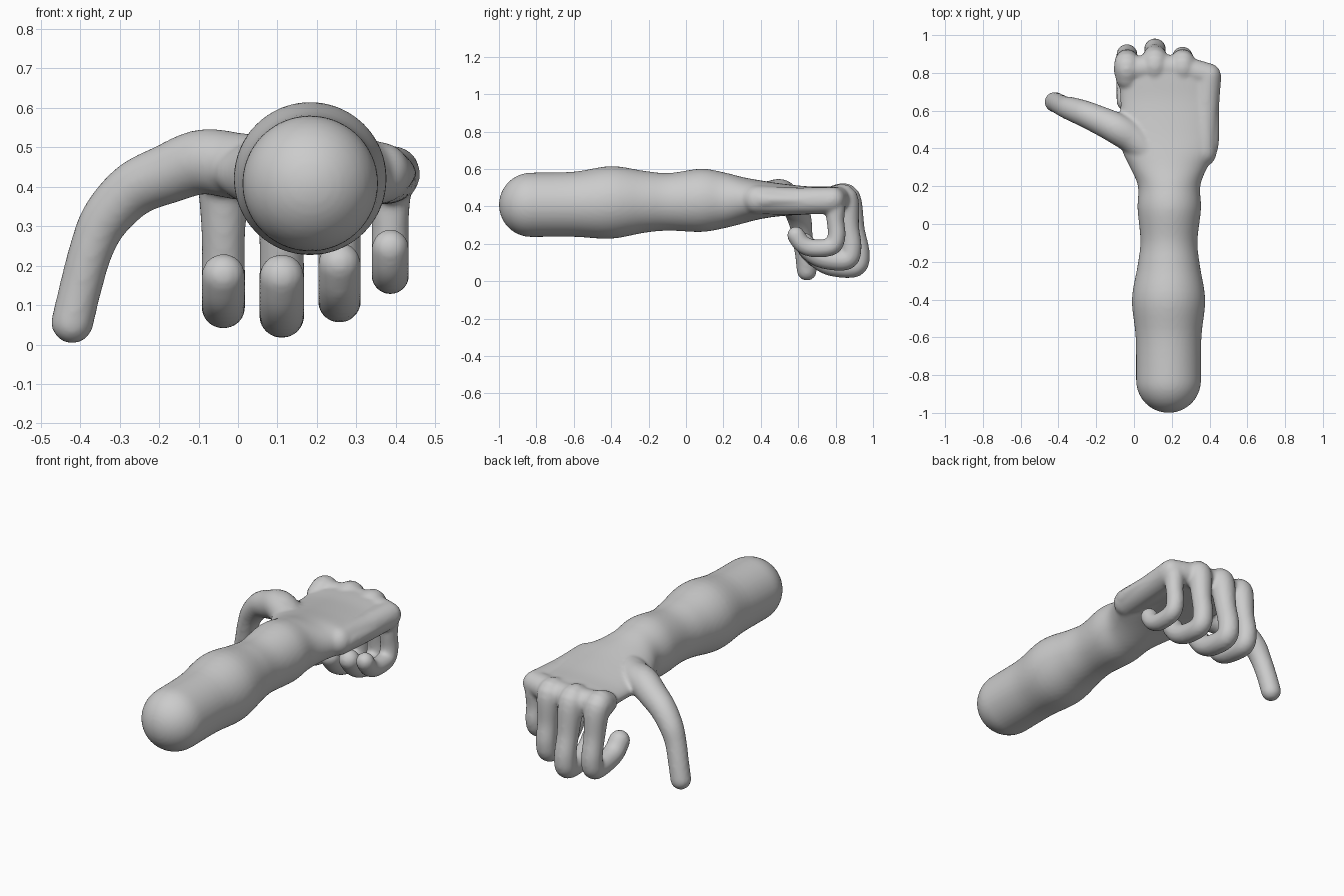
import bpy, bmesh
from math import sin, cos, pi, copysign
from mathutils import Vector

bm = bmesh.new()


def catmull(pts, steps):
    """Smooth curve through tuples of any length."""
    ext = [pts[0]] + pts + [pts[-1]]
    out = []
    for i in range(1, len(ext) - 2):
        for s in range(steps):
            t = s / steps
            out.append([0.5 * (2 * b + (c - a) * t + (2 * a - 5 * b + 4 * c - d) * t * t
                               + (3 * b - a - 3 * c + d) * t ** 3)
                        for a, b, c, d in zip(*ext[i - 1:i + 3])])
    return out + [list(pts[-1])]


def skin(rings):
    """Bridge closed rings of coordinates and cap both ends."""
    vs = [[bm.verts.new(p) for p in r] for r in rings]
    n = len(vs[0])
    for a, b in zip(vs, vs[1:]):
        for i in range(n):
            j = (i + 1) % n
            bm.faces.new((a[i], a[j], b[j], b[i]))
    bm.faces.new(vs[0][::-1])
    bm.faces.new(vs[-1])


def loft_y(sections, n=48):
    """Superellipse sections (y, x, z, rx, rz) stacked along y."""
    rings = []
    for y, x, z, rx, rz in sections:
        rings.append([(x - rx * cos(2 * pi * i / n), y, z + rz * sin(2 * pi * i / n))
                      for i in range(n)])
    skin(rings)


def tube(pts, n=20, steps=6):
    """Round-ended tube through (x, y, z, r)."""
    path = catmull(pts, steps)
    P = [Vector(p[:3]) for p in path]
    T = [(P[min(i + 1, len(P) - 1)] - P[max(i - 1, 0)]).normalized() for i in range(len(P))]
    R = [p[3] for p in path]
    arcs = [pi / 2 * k / 6 for k in range(1, 6)] + [pi / 2 * 0.98]
    head = [(P[0] - T[0] * R[0] * sin(a), T[0], R[0] * cos(a)) for a in reversed(arcs)]
    tail = [(P[-1] + T[-1] * R[-1] * sin(a), T[-1], R[-1] * cos(a)) for a in arcs]
    u = T[0].orthogonal().normalized()
    rings = []
    for p, t, r in head + list(zip(P, T, R)) + tail:
        u = (u - t * u.dot(t)).normalized()
        w = t.cross(u)
        rings.append([p + (u * cos(2 * pi * i / n) + w * sin(2 * pi * i / n)) * r
                      for i in range(n)])
    skin(rings)


# forearm, wrist and palm
elbow = [(-0.828 - 0.172 * sin(a), 0.183, 0.408, 0.172 * cos(a), 0.172 * cos(a))
         for a in [pi / 2 * k / 10 for k in (9.9, 9, 8, 7, 6, 5, 4, 3, 2, 1)]]
body = catmull([
    (-0.828, 0.183, 0.408, 0.172, 0.172), (-0.60, 0.183, 0.411, 0.174, 0.174),
    (-0.40, 0.183, 0.421, 0.194, 0.194), (-0.22, 0.184, 0.424, 0.165, 0.165),
    (-0.09, 0.185, 0.424, 0.151, 0.154), (0.08, 0.187, 0.432, 0.168, 0.169),
    (0.20, 0.186, 0.432, 0.165, 0.150), (0.30, 0.184, 0.432, 0.205, 0.125),
    (0.39, 0.190, 0.435, 0.253, 0.105), (0.50, 0.190, 0.435, 0.262, 0.088),
    (0.65, 0.190, 0.432, 0.262, 0.075), (0.76, 0.185, 0.435, 0.265, 0.070),
    (0.82, 0.180, 0.438, 0.240, 0.066)], 5)
loft_y(elbow + body)

# knuckle ridge
tube([(-0.04, 0.815, 0.44, 0.068), (0.11, 0.83, 0.44, 0.068),
      (0.255, 0.82, 0.44, 0.068), (0.395, 0.785, 0.437, 0.066)])
# outer edge of the palm
tube([(0.36, 0.38, 0.435, 0.078), (0.375, 0.58, 0.428, 0.073), (0.39, 0.77, 0.432, 0.072)])

# curled fingers: x, radius, then (y, z) of knuckle, mid joint, last joint, tip
fingers = [
    (-0.037, 0.056, (0.845, 0.445), (0.905, 0.120), (0.765, 0.105), (0.650, 0.175)),
    (0.111, 0.058, (0.862, 0.445), (0.935, 0.100), (0.790, 0.082), (0.670, 0.172)),
    (0.257, 0.055, (0.852, 0.445), (0.890, 0.135), (0.750, 0.118), (0.630, 0.205)),
    (0.386, 0.048, (0.790, 0.440), (0.808, 0.205), (0.680, 0.176), (0.588, 0.245))]
for x, r, k, m, l, t in fingers:
    mid = (x, (k[0] + m[0]) / 2, (k[1] + m[1]) / 2, r)
    low = (x, m[0] * 0.85 + k[0] * 0.15, m[1] * 0.85 + k[1] * 0.15, r)
    tube([(x, k[0] - 0.07, k[1] - 0.005, r * 1.1), (x, k[0], k[1], r * 1.22), mid, low,
          (x, m[0] - 0.03, m[1] - 0.02, r), (x, l[0], l[1], r),
          (x, (l[0] + t[0]) / 2 - 0.012, (l[1] + t[1]) / 2 - 0.012, r), (x, t[0], t[1], r)])

# thumb
tube([(0.10, 0.36, 0.440, 0.085), (0.00, 0.45, 0.452, 0.085), (-0.09, 0.505, 0.463, 0.083),
      (-0.18, 0.548, 0.432, 0.076), (-0.265, 0.585, 0.393, 0.070), (-0.335, 0.610, 0.320, 0.063),
      (-0.372, 0.622, 0.240, 0.056), (-0.400, 0.637, 0.140, 0.054), (-0.420, 0.646, 0.056, 0.054)])

bmesh.ops.recalc_face_normals(bm, faces=bm.faces)
mesh = bpy.data.meshes.new("hand_and_forearm")
bm.to_mesh(mesh)
bm.free()
obj = bpy.data.objects.new("hand_and_forearm", mesh)
bpy.context.collection.objects.link(obj)

# fuse the parts into one soft skin
rm = obj.modifiers.new("fuse", 'REMESH')
rm.mode = 'VOXEL'
rm.voxel_size = 0.01
rm.use_smooth_shade = True
sm = obj.modifiers.new("soften", 'SMOOTH')
sm.factor = 0.5
sm.iterations = 8
